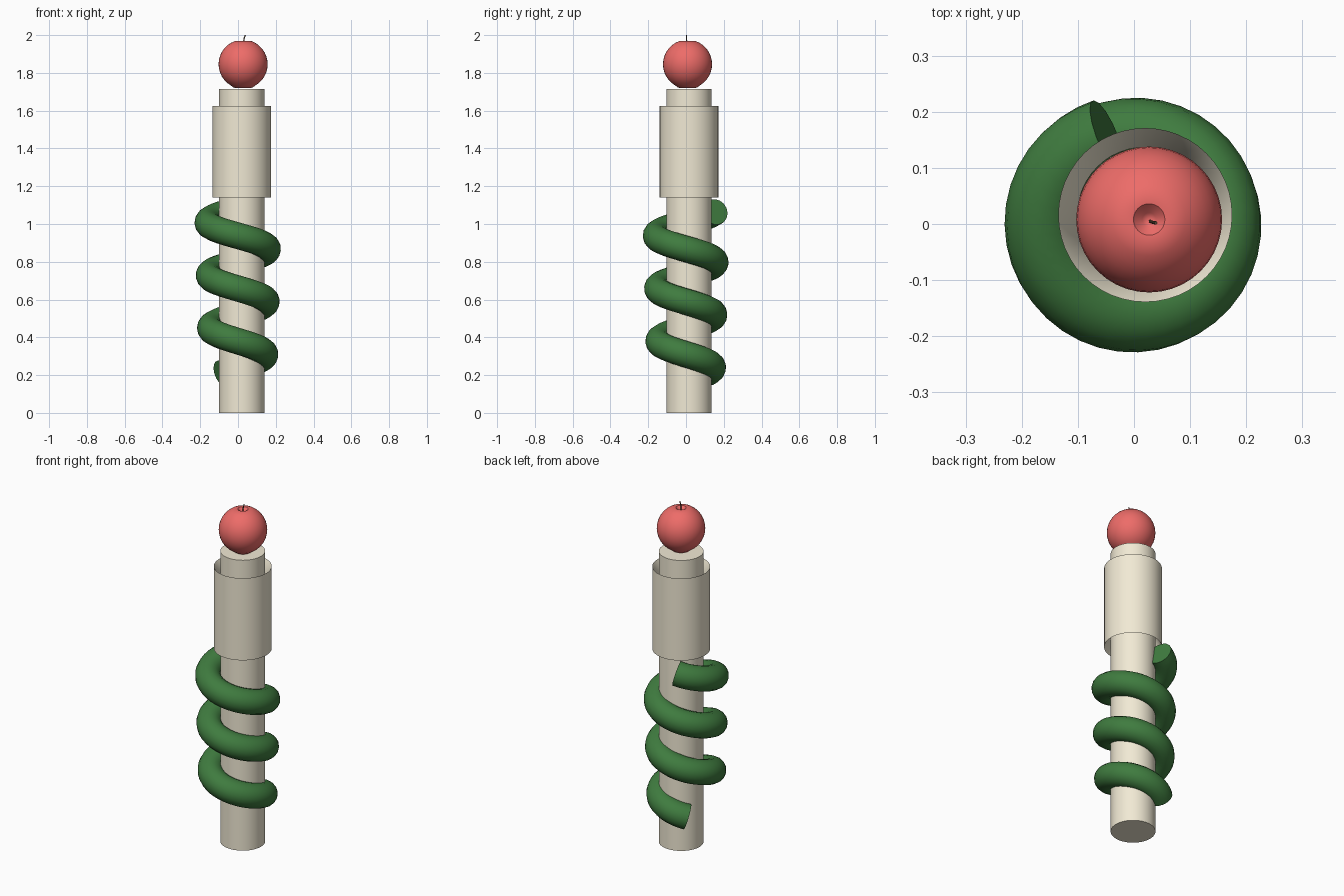
import bpy, math

if "Cube" in bpy.data.objects:
    bpy.data.objects.remove(bpy.data.objects["Cube"])


def material(name, rgb):
    m = bpy.data.materials.new(name)
    m.diffuse_color = (*rgb, 1)
    m.use_nodes = True
    m.node_tree.nodes["Principled BSDF"].inputs["Base Color"].default_value = m.diffuse_color
    return m


cream = material("cream", (0.88, 0.82, 0.66))
green = material("dark_green", (0.05, 0.2, 0.05))
red = material("red", (0.85, 0.15, 0.14))


def lathe(name, profile, center, mat, sides=48, closed=False):
    """Revolve (radius, z) points around a vertical axis."""
    verts, faces, rings = [], [], []
    for r, z in profile:
        count = 1 if r == 0 else sides
        rings.append(range(len(verts), len(verts) + count))
        for i in range(count):
            a = 2 * math.pi * i / sides
            verts.append((r * math.cos(a), r * math.sin(a), z))
    pairs = list(zip(rings, rings[1:]))
    if closed:
        pairs.append((rings[-1], rings[0]))
    for lo, hi in pairs:
        for i in range(sides):
            j = (i + 1) % sides
            if len(lo) == 1:
                faces.append((lo[0], hi[j], hi[i]))
            elif len(hi) == 1:
                faces.append((lo[i], lo[j], hi[0]))
            else:
                faces.append((lo[i], lo[j], hi[j], hi[i]))
    mesh = bpy.data.meshes.new(name)
    mesh.from_pydata(verts, [], faces)
    ob = bpy.data.objects.new(name, mesh)
    bpy.context.collection.objects.link(ob)
    ob.location = (*center, 0)
    return finish(ob, mat)


def finish(ob, mat):
    ob.data.materials.append(mat)
    bpy.ops.object.select_all(action='DESELECT')
    ob.select_set(True)
    bpy.context.view_layer.objects.active = ob
    bpy.ops.object.shade_smooth_by_angle(angle=math.radians(40))
    return ob


def tube(name, points, radius, mat, resolution):
    """Round capped tube along a path of points."""
    cu = bpy.data.curves.new(name, 'CURVE')
    cu.dimensions = '3D'
    cu.bevel_depth = radius
    cu.bevel_resolution = resolution
    cu.use_fill_caps = True
    sp = cu.splines.new('POLY')
    sp.points.add(len(points) - 1)
    for p, co in zip(sp.points, points):
        p.co = (*co, 1)
    ob = bpy.data.objects.new(name, cu)
    bpy.context.collection.objects.link(ob)
    bpy.ops.object.select_all(action='DESELECT')
    ob.select_set(True)
    bpy.context.view_layer.objects.active = ob
    bpy.ops.object.convert(target='MESH')
    return finish(bpy.context.object, mat)


axis = (0.02, 0.016)

# Straight pole
lathe("pole", [(0, 0), (0.12, 0), (0.12, 1.715), (0, 1.715)], axis, cream)

# Sleeve with hollowed ends that close in on the pole
lathe("sleeve", [(0.155, 1.14), (0.155, 1.625), (0.121, 1.56), (0.121, 1.205)],
      axis, cream, closed=True)

# Vine climbing clockwise and widening slightly towards the top
start, end, steps = math.radians(128), math.radians(107 - 3 * 360), 120
path = []
for i in range(steps + 1):
    a = start + (end - start) * i / steps
    turns = (math.pi / 2 - a) / (2 * math.pi)
    r = 0.142 + 0.0068 * turns
    path.append((r * math.cos(a), r * math.sin(a), 0.24 + 0.279 * turns))
tube("spiral_vine", path, 0.07, green, 6)

# Apple with a dimple at the top and a shallow one below
apple = [(0, 1.73), (0.03, 1.719), (0.05, 1.722)]
apple += [(0.13 * math.cos(t), 1.846 + 0.13 * math.sin(t))
          for t in (math.radians(d) for d in range(-60, 71, 10))]
apple += [(0.028, 1.967), (0.012, 1.95), (0, 1.942)]
lathe("apple", apple, (0.027, 0.008), red, 40)

# Thin bent stem
stem_brown = material("stem_brown", (0.12, 0.07, 0.04))
tube("stem", [(0.029, 0.005, 1.935), (0.03, 0.004, 1.965), (0.033, 0.003, 1.985),
              (0.039, 0.002, 2.0)], 0.003, stem_brown, 2)
